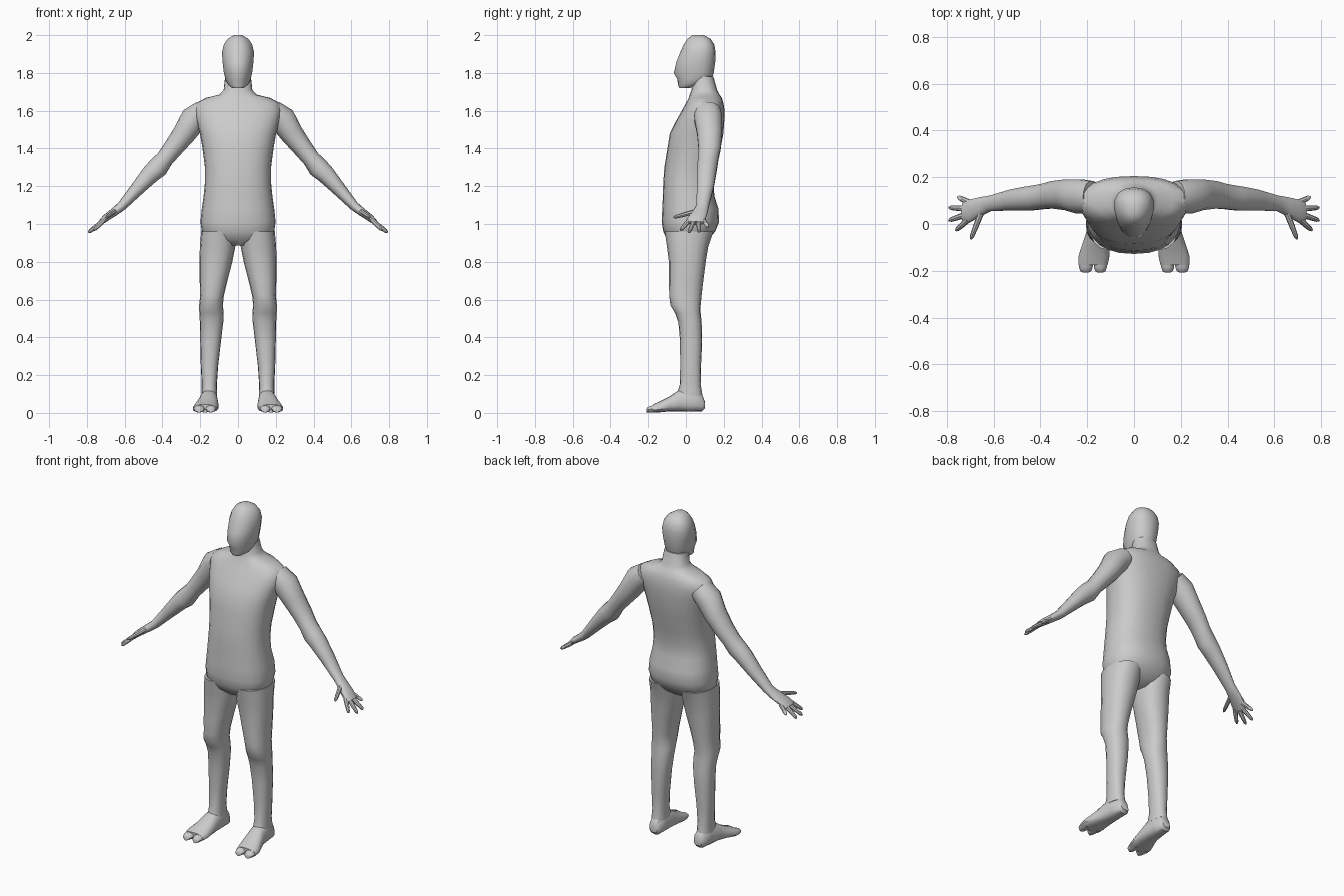
import bpy, bmesh, math
from mathutils import Vector

skin = bpy.data.materials.new("plain grey")
skin.diffuse_color = (0.6, 0.6, 0.6, 1)


def loft(name, rings, sides=16, power=2.0, taper=0.0, mirror=1):
    """Skin closed rings, each (centre, half axis u, half axis v)."""
    bm = bmesh.new()
    loops = []
    for c, u, v in rings:
        c, u, v = Vector(c), Vector(u), Vector(v)
        loop = []
        for i in range(sides):
            a = 2 * math.pi * i / sides
            ca, sa = math.cos(a), math.sin(a)
            p = math.copysign(abs(ca) ** (2 / power), ca)
            q = math.copysign(abs(sa) ** (2 / power), sa)
            p *= 1 + taper * q
            co = c + u * p + v * q
            co.x *= mirror
            loop.append(bm.verts.new(co))
        loops.append(loop)
    for a, b in zip(loops, loops[1:]):
        for i in range(sides):
            j = (i + 1) % sides
            bm.faces.new((a[i], a[j], b[j], b[i]))
    bm.faces.new(loops[0])
    bm.faces.new(loops[-1])
    bmesh.ops.recalc_face_normals(bm, faces=bm.faces)
    me = bpy.data.meshes.new(name)
    bm.to_mesh(me)
    bm.free()
    me.materials.append(skin)
    ob = bpy.data.objects.new(name, me)
    bpy.context.collection.objects.link(ob)
    bpy.ops.object.select_all(action='DESELECT')
    ob.select_set(True)
    bpy.context.view_layer.objects.active = ob
    bpy.ops.object.shade_smooth_by_angle(angle=math.radians(40))
    return ob


def level(z, x, half, front, back):
    """Horizontal ring from its width and its front and back limits."""
    return ((x, (front + back) / 2, z), (half, 0, 0), (0, (back - front) / 2, 0))


def digit(name, a, b, r, s):
    """Slim tapered finger or toe with a rounded tip."""
    a, b = Vector(a), Vector(b)
    d = (b - a).normalized()
    u = d.cross(Vector((0, 0, 1))).normalized()
    v = u.cross(d)
    rings = [(a.lerp(b, t), u * r * k, v * r * k)
             for t, k in ((0, 1.1), (0.5, 1), (0.88, 0.8), (1, 0.35))]
    loft(name, rings, sides=8, mirror=s)


# Torso with pelvis and neck: z, half width, front, back
torso = [(0.885, 0.07, -0.06, 0.07), (0.92, 0.165, -0.10, 0.12),
         (0.96, 0.192, -0.12, 0.155), (1.01, 0.199, -0.128, 0.175),
         (1.08, 0.192, -0.125, 0.172), (1.15, 0.182, -0.122, 0.15),
         (1.22, 0.175, -0.12, 0.148), (1.30, 0.175, -0.114, 0.162),
         (1.40, 0.188, -0.098, 0.183), (1.48, 0.202, -0.085, 0.198),
         (1.55, 0.222, -0.05, 0.203), (1.60, 0.232, -0.022, 0.205),
         (1.64, 0.222, 0.0, 0.198), (1.668, 0.17, 0.015, 0.19),
         (1.685, 0.10, 0.02, 0.178), (1.71, 0.076, 0.03, 0.165),
         (1.78, 0.068, 0.035, 0.145)]
loft("torso", [level(z, 0, h, f, b) for z, h, f, b in torso],
     sides=24, power=2.35)

# Head, narrower toward the face
head = [(1.72, 0.03, -0.035, 0.02), (1.735, 0.052, -0.042, 0.07),
        (1.765, 0.066, -0.045, 0.135), (1.80, 0.075, -0.064, 0.147),
        (1.86, 0.082, -0.05, 0.155), (1.91, 0.085, -0.03, 0.157),
        (1.95, 0.075, -0.012, 0.15), (1.98, 0.055, 0.008, 0.13),
        (2.0, 0.022, 0.035, 0.095)]
loft("head", [level(z, 0, h, f, b) for z, h, f, b in head],
     sides=16, power=2.2, taper=0.14)

# Leg: z, inner x, outer x, front, back
leg = [(0.96, 0.01, 0.195, -0.112, 0.145), (0.88, 0.014, 0.202, -0.10, 0.118),
       (0.80, 0.03, 0.204, -0.09, 0.105), (0.70, 0.056, 0.203, -0.09, 0.092),
       (0.62, 0.075, 0.20, -0.088, 0.083), (0.57, 0.08, 0.206, -0.082, 0.078),
       (0.53, 0.076, 0.205, -0.058, 0.078), (0.48, 0.078, 0.202, -0.04, 0.083),
       (0.38, 0.09, 0.20, -0.031, 0.086), (0.25, 0.105, 0.197, -0.03, 0.08),
       (0.15, 0.112, 0.192, -0.032, 0.078), (0.09, 0.110, 0.194, -0.05, 0.088)]

# Foot: y, inner x, outer x, bottom, top
foot = [(0.10, 0.125, 0.172, 0.025, 0.06), (0.085, 0.113, 0.186, 0.008, 0.10),
        (0.03, 0.108, 0.195, 0.006, 0.135), (-0.04, 0.106, 0.205, 0.008, 0.118),
        (-0.09, 0.104, 0.222, 0.008, 0.085), (-0.14, 0.106, 0.238, 0.003, 0.06),
        (-0.175, 0.113, 0.238, 0.003, 0.045)]

# Arm: x, z, y, half thickness, half depth
arm = [(0.18, 1.60, 0.115, 0.06, 0.07), (0.235, 1.555, 0.118, 0.072, 0.075),
       (0.287, 1.475, 0.125, 0.061, 0.067), (0.345, 1.40, 0.125, 0.052, 0.06),
       (0.388, 1.345, 0.118, 0.047, 0.055), (0.425, 1.298, 0.112, 0.055, 0.054),
       (0.465, 1.262, 0.108, 0.049, 0.052), (0.53, 1.19, 0.102, 0.038, 0.045),
       (0.615, 1.095, 0.088, 0.025, 0.034), (0.655, 1.064, 0.075, 0.022, 0.041),
       (0.70, 1.032, 0.057, 0.019, 0.049), (0.73, 1.005, 0.052, 0.013, 0.045)]
arm_rings = []
for i, (x, z, y, t, d) in enumerate(arm):
    a, b = arm[max(i - 1, 0)], arm[min(i + 1, len(arm) - 1)]
    n = Vector((a[1] - b[1], 0, b[0] - a[0])).normalized()
    arm_rings.append(((x, y, z), n * t, (0, d, 0)))

# Fingers: root and tip
fingers = {"thumb": ((0.655, 0.045, 1.065), (0.698, -0.065, 1.035)),
           "index_finger": ((0.71, 0.018, 1.02), (0.762, -0.028, 0.967)),
           "middle_finger": ((0.72, 0.04, 1.01), (0.792, 0.015, 0.955)),
           "ring_finger": ((0.72, 0.066, 1.01), (0.792, 0.07, 0.957)),
           "little_finger": ((0.70, 0.09, 1.025), (0.755, 0.116, 0.985))}

for side, s in (("left", 1), ("right", -1)):
    loft(side + "_leg", [level(z, (i + o) / 2, (o - i) / 2, f, b)
                         for z, i, o, f, b in leg], power=2.3, mirror=s)
    loft(side + "_foot", [(((i + o) / 2, y, (b + t) / 2), ((o - i) / 2, 0, 0),
                           (0, 0, (t - b) / 2)) for y, i, o, b, t in foot],
         power=2.5, taper=-0.15, mirror=s)
    # Big toe, and the remaining toes as one lobe
    for name, x, w in (("_big_toe", 0.144, 0.029), ("_outer_toes", 0.206, 0.031)):
        loft(side + name, [((x, y, h), (w * k, 0, 0), (0, 0, h * 0.9))
                           for y, k, h in ((-0.15, 1, 0.025), (-0.185, 0.95, 0.02),
                                           (-0.202, 0.75, 0.017), (-0.208, 0.35, 0.013))],
             sides=10, mirror=s)
    loft(side + "_arm", arm_rings, sides=14, power=2.1, mirror=s)
    for name, (a, b) in fingers.items():
        digit(side + "_" + name, a, b, 0.012, s)
